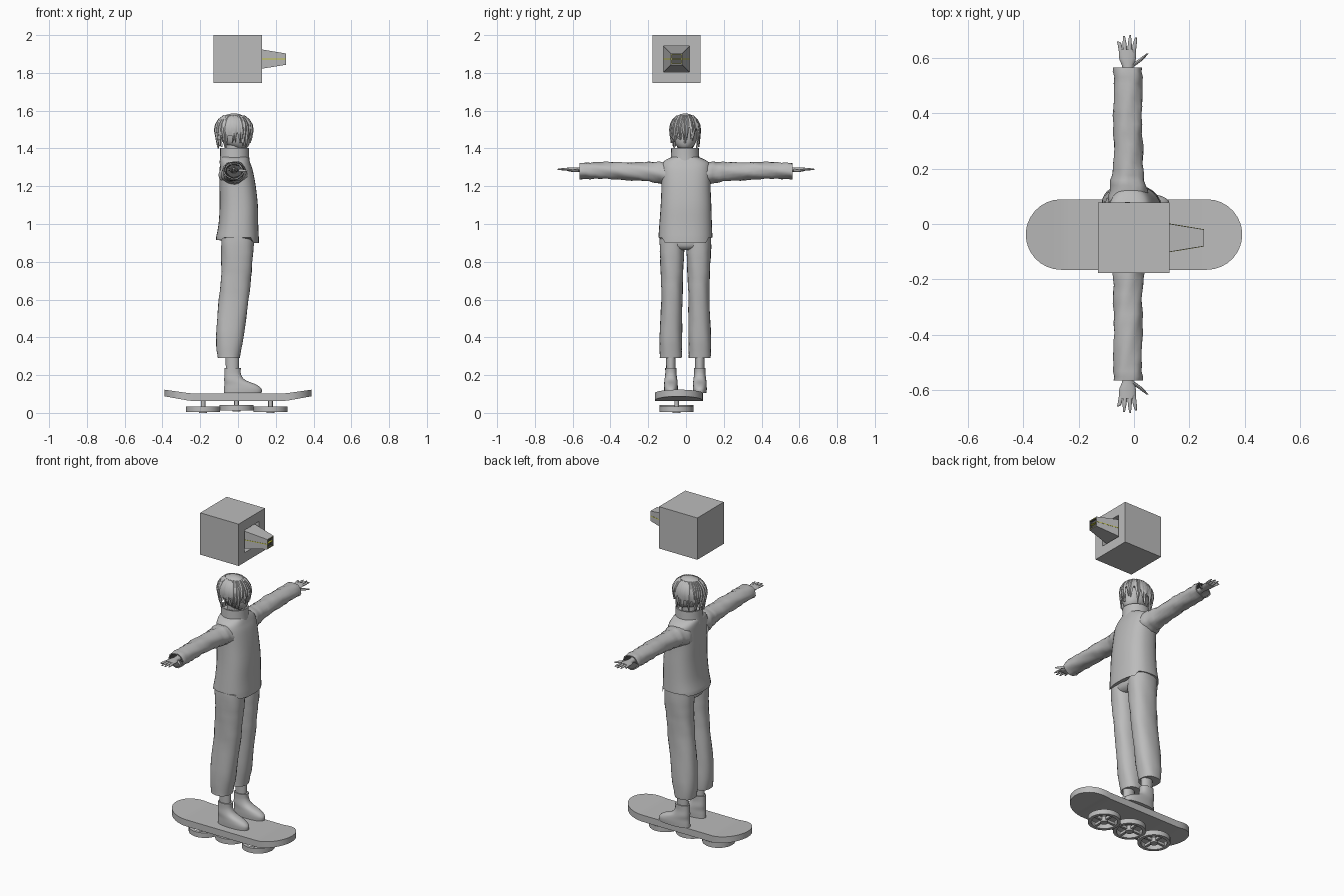
import bpy, bmesh, math, random
from mathutils import Vector

random.seed(4)


def material(name, rgb):
    m = bpy.data.materials.new(name)
    m.diffuse_color = (*rgb, 1)
    return m


GREY = material("grey", (0.5, 0.5, 0.5))
DARK = material("dark_grey", (0.09, 0.09, 0.09))
YELLOW = material("yellow", (0.6, 0.6, 0.05))


def skin(name, rings, mats=(GREY,), rule=None, closed=False, angle=45):
    """Join rings of points into one surface; rule(band) picks the material."""
    bm = bmesh.new()
    vs = [[bm.verts.new(p) for p in r] for r in rings]
    n, count = len(vs[0]), len(vs)
    for i in range(count if closed else count - 1):
        a, b = vs[i], vs[(i + 1) % count]
        for j in range(n):
            f = bm.faces.new((a[j], a[(j + 1) % n], b[(j + 1) % n], b[j]))
            f.material_index = rule(i) if rule else 0
    if not closed:
        bm.faces.new(vs[0])
        f = bm.faces.new(vs[-1])
        f.material_index = rule(count - 1) if rule else 0
    bmesh.ops.recalc_face_normals(bm, faces=bm.faces)
    me = bpy.data.meshes.new(name)
    bm.to_mesh(me)
    bm.free()
    for m in mats:
        me.materials.append(m)
    ob = bpy.data.objects.new(name, me)
    bpy.context.collection.objects.link(ob)
    bpy.ops.object.select_all(action='DESELECT')
    ob.select_set(True)
    bpy.context.view_layer.objects.active = ob
    if angle:
        bpy.ops.object.shade_smooth_by_angle(angle=math.radians(angle))
    return ob


def place(axis, t, u, v):
    return {'x': (t, u, v), 'y': (u, t, v), 'z': (u, v, t)}[axis]


def oval(axis, s, n=24, power=1.0, wave=0.0):
    """Rounded cross-section from (t, u, v, ru, rv)."""
    t, u, v, ru, rv = s
    pts = []
    for j in range(n):
        a = 2 * math.pi * j / n
        c, d = math.cos(a), math.sin(a)
        k = 1 + wave * math.sin(70 * t + 2 * a) * math.cos(41 * t - 3 * a)
        pts.append(place(axis, t, u + ru * k * math.copysign(abs(c) ** power, c),
                         v + rv * k * math.copysign(abs(d) ** power, d)))
    return pts


def refine(secs, steps=4):
    """Catmull-Rom through the sections."""
    out, p = [], [secs[0]] + list(secs) + [secs[-1]]
    for i in range(1, len(p) - 2):
        for k in range(steps):
            t = k / steps
            out.append(tuple(0.5 * (2 * b + (c - a) * t + (2 * a - 5 * b + 4 * c - d) * t * t
                                    + (3 * b - a - 3 * c + d) * t ** 3)
                             for a, b, c, d in zip(p[i - 1], p[i], p[i + 1], p[i + 2])))
    return out + [secs[-1]]


def loft(name, axis, secs, n=24, power=1.0, wave=0.0, tail=(), **kw):
    full = refine(secs) + list(tail)
    return skin(name, [oval(axis, s, n, power, wave) for s in full], **kw)


def box_ring(x, y, z, h, w=None):
    w = h if w is None else w
    return [(x, y - h, z - w), (x, y + h, z - w), (x, y + h, z + w), (x, y - h, z + w)]


# --- board: rounded deck with lifted ends ---
xs = [0.263 + 0.127 * math.sin(math.radians(a)) for a in (0, 12, 24, 36, 48, 60, 70, 78, 84, 88)]
xs = [-x for x in reversed(xs)] + [-0.24, 0.24] + xs
rings = []
for x in sorted(xs):
    e = max(0, abs(x) - 0.263)
    w = math.sqrt(max(0.127 ** 2 - e * e, 0))
    lift = 0.025 * max(0, abs(x) - 0.25) / 0.14
    rings.append([(x, -0.038 - w, 0.063 + lift), (x, -0.038 + w, 0.063 + lift),
                  (x, -0.038 + w, 0.103 + lift * 0.8), (x, -0.038 - w, 0.103 + lift * 0.8)])
skin("board_deck", rings, angle=30)

# --- three spoked rotors under the board ---
for i, (cx, z0) in enumerate(((-0.185, 0.0), (-0.008, 0.008), (0.172, 0.0))):
    cy = -0.05
    rim = []
    for j in range(32):
        a = 2 * math.pi * j / 32
        rim.append([(cx + r * math.cos(a), cy + r * math.sin(a), z0 + z)
                    for r, z in ((0.072, 0.004), (0.091, 0.004), (0.091, 0.034), (0.072, 0.034))])
    skin(f"rotor_rim_{i}", rim, closed=True)
    loft(f"rotor_hub_{i}", 'z', [(z0, cx, cy, 0.022, 0.022), (z0 + 0.03, cx, cy, 0.022, 0.022)], 16)
    loft(f"rotor_shaft_{i}", 'z', [(z0 + 0.03, cx, cy, 0.012, 0.012), (0.07, cx, cy, 0.012, 0.012)], 12)
    skin(f"rotor_spoke_x_{i}", [box_ring(cx + s * 0.075, cy, z0 + 0.018, 0.007, 0.008) for s in (-1, 1)], angle=0)
    skin(f"rotor_spoke_y_{i}", [box_ring(cx + s * 0.007, cy, z0 + 0.018, 0.075, 0.008) for s in (-1, 1)], angle=0)

# --- floating cube with a socketed, tapering nozzle ---
BY, BZ = -0.05, 1.873
prof = [(-0.13, 0.127), (0.128, 0.127), (0.128, 0.0685), (0.02, 0.0685), (0.253, 0.030),
        (0.253, 0.027), (0.253, 0.024), (0.24, 0.024)]
skin("floating_cube", [box_ring(x, BY, BZ, h) for x, h in prof], (GREY, DARK, YELLOW),
     lambda i: 2 if i == 5 else 1 if i >= 6 else 0, angle=0)
skin("nozzle_side_line", [box_ring(0.03, BY, BZ, 0.0678, 0.002), box_ring(0.252, BY, BZ, 0.0312, 0.002)],
     (YELLOW,), angle=0)

# --- legs, ankles and shoes ---
for side, y in (("right", -0.08), ("left", 0.073)):
    d = 1 if y > 0 else -1
    loft(f"{side}_trouser_leg", 'z', [
        (0.29, -0.05, y, 0.058, 0.058), (0.40, -0.043, y, 0.073, 0.060), (0.60, -0.022, y - d * 0.005, 0.079, 0.056),
        (0.75, -0.008, y - d * 0.006, 0.080, 0.060), (0.88, -0.003, y - d * 0.006, 0.086, 0.066),
        (0.96, -0.003, y - d * 0.008, 0.086, 0.066)], power=0.85, wave=0.03,
        tail=[], angle=50)
    loft(f"{side}_ankle", 'z', [(0.20, -0.03, y, 0.034, 0.024), (0.32, -0.03, y, 0.036, 0.026)], 16)
    loft(f"{side}_shoe", 'z', [
        (0.104, 0.025, y, 0.100, 0.036), (0.128, 0.025, y, 0.099, 0.037), (0.150, 0.012, y, 0.084, 0.036),
        (0.175, -0.018, y, 0.055, 0.034), (0.205, -0.028, y, 0.044, 0.030), (0.237, -0.028, y, 0.043, 0.030)],
        power=0.85)
loft("trouser_seat", 'z', [(0.862, -0.003, -0.003, 0.06, 0.06), (0.885, -0.003, -0.003, 0.083, 0.12),
                           (0.95, -0.003, -0.003, 0.086, 0.13)], power=0.85)

# --- jacket body, with a hem that dips at front and back ---
secs = refine([(0.93, -0.003, -0.003, 0.113, 0.143), (1.0, 0.002, -0.002, 0.105, 0.139),
               (1.1, 0.004, 0, 0.101, 0.134), (1.2, -0.002, 0, 0.096, 0.130),
               (1.28, -0.009, 0, 0.088, 0.131), (1.32, -0.015, 0, 0.081, 0.126),
               (1.343, -0.018, -0.003, 0.076, 0.098), (1.358, -0.018, -0.005, 0.07, 0.06)])
body = [oval('z', s, 32, 0.8) for s in secs]
hem = [(x, y, 0.90 if x > 0.07 else 0.915 if x < -0.08 else 0.928) for x, y, z in body[0]]
skin("jacket_body", [hem] + body, angle=50)
loft("jacket_collar", 'z', [(1.32, -0.018, -0.005, 0.080, 0.077), (1.36, -0.018, -0.005, 0.077, 0.075),
                            (1.402, -0.018, -0.005, 0.076, 0.073)],
     tail=[(1.402, -0.018, -0.005, 0.068, 0.065), (1.38, -0.018, -0.005, 0.066, 0.063)])
loft("neck", 'z', [(1.34, -0.025, -0.005, 0.04, 0.04), (1.44, -0.02, -0.005, 0.042, 0.042)], 16)

# --- sleeves and hands ---
for side, d in (("right", -1), ("left", 1)):
    arm = [(0.07, -0.018, 1.262, 0.080, 0.066), (0.14, -0.020, 1.272, 0.064, 0.058),
           (0.22, -0.021, 1.276, 0.053, 0.050), (0.36, -0.022, 1.282, 0.052, 0.046),
           (0.48, -0.022, 1.283, 0.051, 0.044), (0.565, -0.022, 1.281, 0.052, 0.043)]
    inner = [(0.565, -0.022, 1.281, 0.045, 0.037), (0.50, -0.022, 1.281, 0.040, 0.033)]
    flip = lambda ss: [(d * s[0],) + s[1:] for s in ss]
    loft(f"{side}_sleeve", 'y', flip(arm), 20, 1.0, 0.09, flip(inner),
         mats=(GREY, DARK), rule=lambda i: 1 if i >= 21 else 0)
    loft(f"{side}_palm", 'y', flip([(0.49, -0.022, 1.285, 0.021, 0.017), (0.56, -0.022, 1.287, 0.019, 0.013),
                                    (0.595, -0.023, 1.288, 0.030, 0.011), (0.63, -0.024, 1.289, 0.030, 0.009)]), 12)
    for k, (fx, tx, ty) in enumerate(((-0.047, -0.058, 0.658), (-0.032, -0.036, 0.678),
                                      (-0.016, -0.014, 0.681), (-0.001, 0.007, 0.672))):
        loft(f"{side}_finger_{k}", 'y', flip([(0.62, fx, 1.289, 0.0075, 0.007),
             (0.65, (fx + tx) / 2, 1.290, 0.007, 0.006), (ty, tx, 1.289, 0.003, 0.003)]), 8)
    loft(f"{side}_thumb", 'y', flip([(0.568, -0.012, 1.285, 0.012, 0.009), (0.588, 0.018, 1.283, 0.010, 0.008),
                                     (0.614, 0.048, 1.281, 0.004, 0.004)]), 8)

# --- head and face ---
loft("head", 'z', [(1.393, 0.012, -0.005, 0.018, 0.016), (1.405, 0.006, -0.005, 0.044, 0.036),
                   (1.43, -0.008, -0.005, 0.070, 0.056), (1.47, -0.015, -0.005, 0.080, 0.066),
                   (1.52, -0.02, -0.005, 0.082, 0.068), (1.56, -0.02, -0.005, 0.055, 0.045)])
loft("nose", 'z', [(1.428, 0.062, -0.005, 0.008, 0.006), (1.452, 0.062, -0.005, 0.004, 0.003)], 8)
for side, y in (("right", -0.033), ("left", 0.023)):
    loft(f"{side}_eye", 'x', [(0.044, y, 1.458, 0.012, 0.008), (0.056, y, 1.458, 0.011, 0.007)], 12)

# --- hair: crown shell plus overlapping pointed locks ---
HC, HR = Vector((-0.022, -0.005, 1.498)), (0.102, 0.082, 0.089)


def hair_point(a, e, k=1.0):
    return Vector((HC.x + HR[0] * k * math.cos(e) * math.cos(a), HC.y + HR[1] * k * math.cos(e) * math.sin(a),
                   HC.z + HR[2] * k * math.sin(e)))


crown = []
for e in (-20, -8, 5, 18, 31, 44, 57, 69, 80, 87):
    e = math.radians(e)
    ring = []
    for j in range(28):
        a = 2 * math.pi * j / 28
        face = max(0, math.cos(a)) ** 0.5      # hairline is higher over the face
        ring.append(hair_point(a, max(e, math.radians(12) * face - math.radians(25) * (1 - face)), 0.98))
    crown.append(ring)
skin("hair_crown", crown, angle=60)

for i in range(34):
    a = 2 * math.pi * i / 34 + random.uniform(-0.06, 0.06)
    front = math.cos(a)
    tip_z = (1.452 if front > 0.75 else 1.418 if front > -0.2 else 1.408) + random.uniform(-0.012, 0.012)
    sway = random.uniform(-0.22, 0.22)
    rings = []
    for t in (0, 0.2, 0.4, 0.6, 0.8, 1.0):
        c = a + sway * t * t
        half = 0.17 * (1 - t ** 2.5) + 0.01
        e = math.radians(58) * (1 - t / 0.6) if t < 0.6 else 0
        drop = max(0, (t - 0.6) / 0.4)
        shrink = 1 - drop * (0.10 if front > 0 else 0.16)
        pts = [hair_point(c - half, e, 0.985 * shrink), hair_point(c, e, 1.035 * shrink),
               hair_point(c + half, e, 0.985 * shrink), hair_point(c, e, 0.93 * shrink)]
        for p in pts:
            p.z += drop * (tip_z - HC.z)
        rings.append(pts)
    skin(f"hair_lock_{i}", rings, angle=40)
